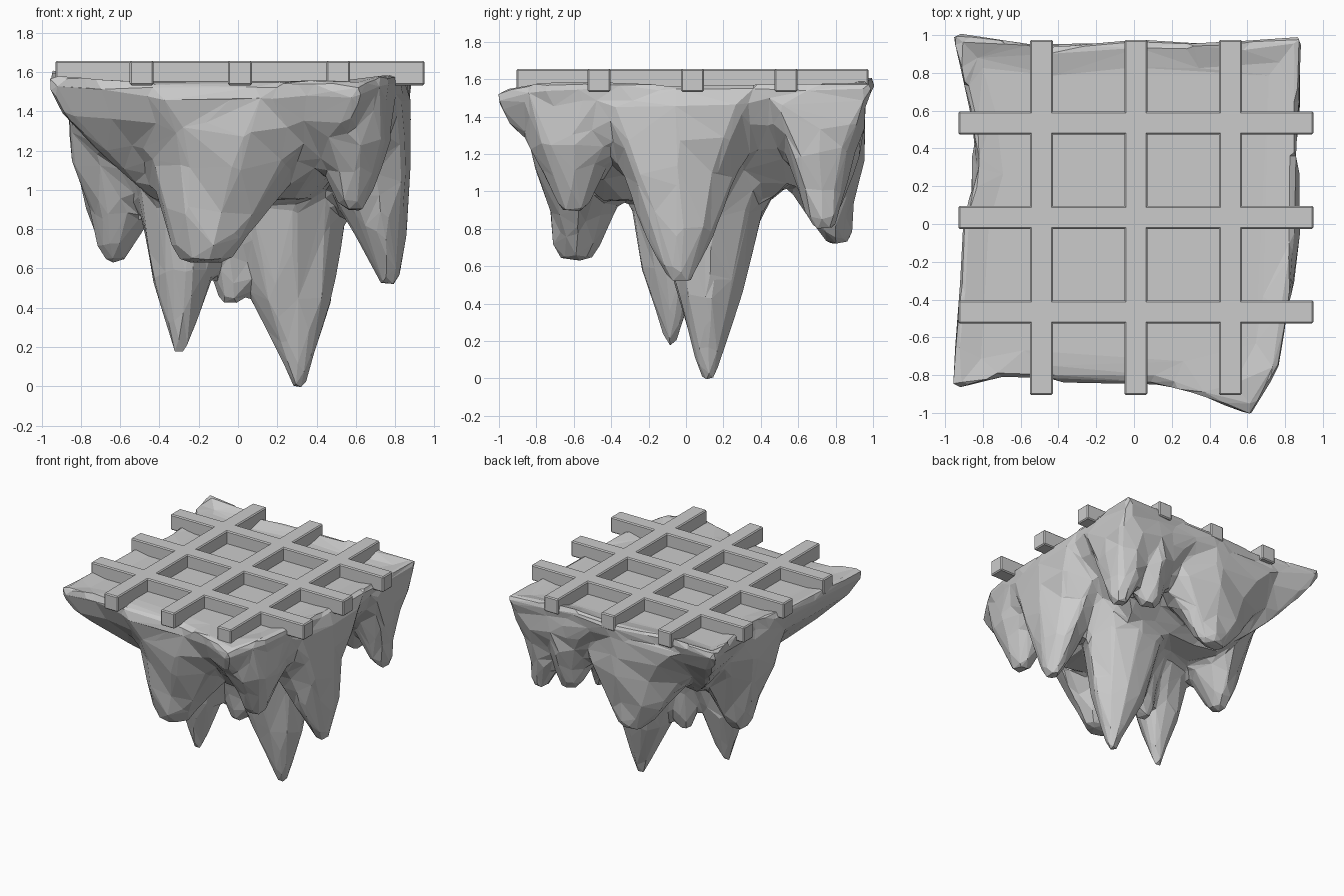
import bpy, bmesh, math, random

if "Cube" in bpy.data.objects:
    bpy.data.objects.remove(bpy.data.objects["Cube"])

random.seed(4)


def loft(bm, rings):
    """Closed skin through a list of equal-length point rings."""
    vs = [[bm.verts.new(p) for p in r] for r in rings]
    n = len(vs[0])
    for a, b in zip(vs, vs[1:]):
        for i in range(n):
            j = (i + 1) % n
            bm.faces.new((a[i], a[j], b[j], b[i]))
    bm.faces.new(vs[0][::-1])
    bm.faces.new(vs[-1])


bm = bmesh.new()

# Ragged slab: the rim outline, shrinking downward
rim = [(-.97, -.88, 1.59), (-.7, -.81, 1.57), (-.3, -.83, 1.54), (.1, -.85, 1.54),
       (.35, -.91, 1.56), (.62, -1.02, 1.54), (.77, -.76, 1.59), (.82, -.45, 1.60),
       (.86, 0, 1.57), (.87, .5, 1.58), (.89, 1.0, 1.59), (.4, .96, 1.61),
       (0, .98, 1.59), (-.45, .94, 1.60), (-.97, 1.02, 1.63), (-.87, .6, 1.59),
       (-.83, .3, 1.58), (-.91, 0, 1.58), (-.93, -.4, 1.58)]


def inset(k, z=None, drop=0):
    return [(x * k, y * k, (h - drop) if z is None else z) for x, y, h in rim]


loft(bm, [inset(.45, .95), inset(.72, 1.18), inset(.92, drop=.21),
          inset(1, drop=.06), inset(.995), inset(.85, 1.555)])

# Hanging rock spikes: tip xyz, root xy, root radii, bluntness
spikes = [(.31, .12, -.02, .18, .15, .41, .38, .08),
          (-.30, -.08, .17, -.20, -.05, .34, .32, .09),
          (-.04, .06, .42, -.02, .05, .28, .28, .20),
          (-.17, -.59, .63, -.02, -.50, .54, .36, .22),
          (.59, -.61, .89, .56, -.58, .29, .32, .18),
          (.77, -.03, .51, .58, -.05, .30, .40, .14),
          (.76, .74, .80, .64, .70, .26, .27, .20),
          (-.08, .81, .72, -.14, .64, .54, .32, .18),
          (-.63, .22, .63, -.54, .18, .36, .44, .14),
          (.50, .76, .87, .42, .66, .30, .30, .20)]
top = 1.48
for tx, ty, tz, rx, ry, ra, rb, blunt in spikes:
    rings = []
    for t, r in ((0, blunt), (.1, blunt + .13), (.3, .48), (.6, .78), (.8, 1.03), (1, 1.38)):
        cx, cy = tx + (rx - tx) * t, ty + (ry - ty) * t
        ring = []
        for i in range(9):
            a = i * math.tau / 9
            k = r * random.uniform(.88, 1.12)
            # flared roots stay inside the slab
            y = min(max(cy + rb * k * math.sin(a), -.85), .96)
            right = .88 + min(0, y + .2) * .25
            x = min(max(cx + ra * k * math.cos(a), -.86), right)
            ring.append((x, y, tz + (top - tz) * t))
        rings.append(ring)
    loft(bm, rings)

bmesh.ops.triangulate(bm, faces=bm.faces)
bmesh.ops.recalc_face_normals(bm, faces=bm.faces)
mesh = bpy.data.meshes.new("floating_rock")
bm.to_mesh(mesh)
bm.free()
rock = bpy.data.objects.new("floating_rock", mesh)
bpy.context.collection.objects.link(rock)

# Fuse into one skin and reduce to irregular facets
m = rock.modifiers.new("fuse", 'REMESH')
m.mode = 'VOXEL'
m.voxel_size = .025
m = rock.modifiers.new("soften", 'SMOOTH')
m.factor = .5
m.iterations = 10
m = rock.modifiers.new("facet", 'DECIMATE')
m.ratio = .03


# Lattice of bevelled beams on top
def beam(name, loc, size):
    bpy.ops.mesh.primitive_cube_add(size=1, location=loc)
    o = bpy.context.object
    o.name = name
    o.scale = size
    bpy.ops.object.transform_apply(location=False, rotation=False, scale=True)
    b = o.modifiers.new("bevel", 'BEVEL')
    b.width = .008
    b.segments = 1


for i in (-1, 0, 1):
    beam("cross_beam", (.01, .035 + i * .5, 1.594), (1.88, .122, .124))
    beam("long_beam", (.01 + i * .5, .035, 1.594), (.122, 1.88, .124))
